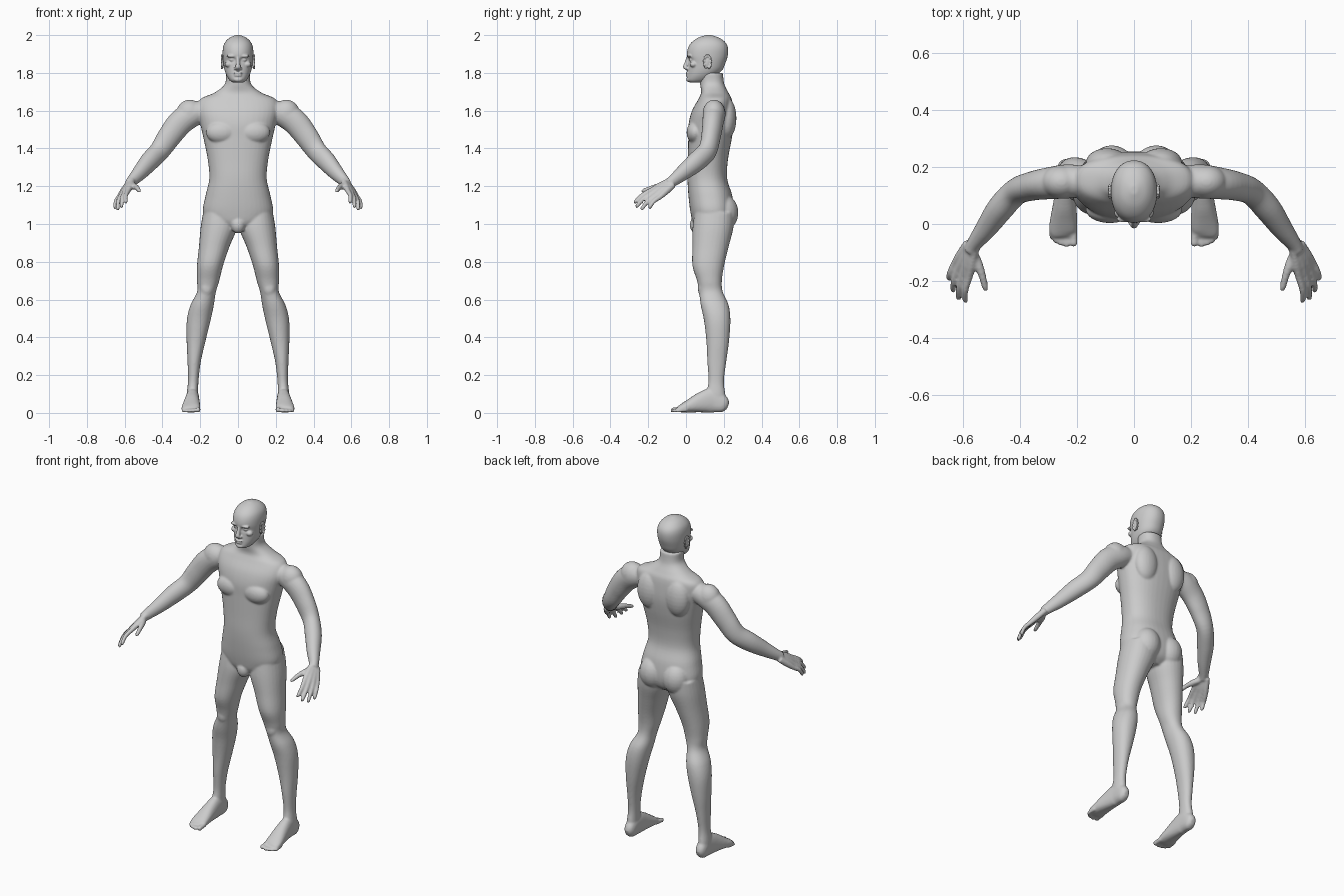
import bpy, bmesh, math
from mathutils import Vector, Matrix

Z = Vector((0, 0, 1))


def smooth_rows(rows, steps=5):
    """Catmull-Rom interpolation through section rows (x, y, z, ra, rb)."""
    out = []
    for i in range(len(rows) - 1):
        p0, p1, p2 = rows[max(i - 1, 0)], rows[i], rows[i + 1]
        p3 = rows[min(i + 2, len(rows) - 1)]
        for s in range(steps):
            t = s / steps
            out.append([0.5 * (2 * b + (c - a) * t + (2 * a - 5 * b + 4 * c - d) * t * t
                               + (3 * b - a - 3 * c + d) * t ** 3)
                        for a, b, c, d in zip(p0, p1, p2, p3)])
    return out + [list(rows[-1])]


def loft(bm, rows, side=1, along=False, power=2.0, n=28):
    """Skin rings: horizontal rings, or rings square to the path if along."""
    rows = smooth_rows(rows)
    rings = []
    for i, (x, y, z, ra, rb) in enumerate(rows):
        u, v = Vector((1, 0, 0)), Vector((0, 1, 0))
        if along:
            a, b = rows[max(i - 1, 0)], rows[min(i + 1, len(rows) - 1)]
            t = (Vector(b[:3]) - Vector(a[:3])).normalized()
            u = t.cross(Z).normalized()
            v = u.cross(t)
        ring = []
        for k in range(n):
            w = 2 * math.pi * k / n
            c, s = math.cos(w), math.sin(w)
            c = math.copysign(abs(c) ** (2 / power), c)
            s = math.copysign(abs(s) ** (2 / power), s)
            p = Vector((x, y, z)) + u * (c * ra) + v * (s * rb)
            ring.append(bm.verts.new((p.x * side, p.y, p.z)))
        rings.append(ring)
    for r, q in zip(rings, rings[1:]):
        for k in range(n):
            j = (k + 1) % n
            bm.faces.new((r[k], r[j], q[j], q[k]))
    bm.faces.new(rings[0][::-1])
    bm.faces.new(rings[-1])


def ball(bm, loc, rad, side=1, tilt=0.0):
    m = (Matrix.Translation((loc[0] * side, loc[1], loc[2]))
         @ Matrix.Rotation(tilt, 4, 'X') @ Matrix.Diagonal((*rad, 1)))
    bmesh.ops.create_uvsphere(bm, u_segments=24, v_segments=14, radius=1, matrix=m)


def finish(bm, name, voxel, iterations):
    """Fuse overlapping shells into one smooth skin."""
    bmesh.ops.recalc_face_normals(bm, faces=bm.faces)
    me = bpy.data.meshes.new(name)
    bm.to_mesh(me)
    bm.free()
    ob = bpy.data.objects.new(name, me)
    bpy.context.collection.objects.link(ob)
    r = ob.modifiers.new("fuse", 'REMESH')
    r.mode = 'VOXEL'
    r.voxel_size = voxel
    r.use_smooth_shade = True
    s = ob.modifiers.new("relax", 'SMOOTH')
    s.factor = 0.5
    s.iterations = iterations
    return ob


def sec(z, half, front, back):
    return (0, (front + back) / 2, z, half, (back - front) / 2)


# ---- Body: torso and neck
body = bmesh.new()
loft(body, [sec(.965, .05, .08, .2), sec(1.0, .14, .04, .24), sec(1.06, .185, .024, .255),
            sec(1.15, .172, .013, .245), sec(1.24, .152, .008, .218), sec(1.34, .16, .01, .222),
            sec(1.45, .182, .012, .242), sec(1.53, .2, .014, .252), sec(1.6, .215, .032, .25),
            sec(1.66, .2, .065, .242), sec(1.695, .125, .08, .225), sec(1.74, .07, .075, .203),
            sec(1.8, .064, .07, .195)], power=2.3, n=40)
ball(body, (0, .055, .995), (.038, .035, .045))

fingers = [  # knuckle, tip
    ((.58, -.185, 1.178), (.595, -.275, 1.113)),
    ((.6, -.176, 1.166), (.618, -.266, 1.09)),
    ((.617, -.16, 1.153), (.638, -.238, 1.076)),
    ((.63, -.138, 1.143), (.652, -.196, 1.084))]
toes = [(.212, -.07, .014), (.237, -.073, .0105), (.257, -.068, .01),
        (.275, -.06, .0095), (.29, -.045, .009)]

for side in (1, -1):
    # muscle masses: chest, shoulder blade, buttock, shoulder, kneecap
    ball(body, (.085, .05, 1.485), (.085, .047, .06), side)
    ball(body, (.095, .215, 1.56), (.075, .052, .11), side)
    ball(body, (.078, .2, 1.06), (.08, .077, .095), side)
    ball(body, (.255, .148, 1.585), (.072, .06, .073), side)
    ball(body, (.166, .085, .66), (.032, .022, .045), side)
    # leg
    loft(body, [(.1, .15, 1.06, .085, .105), (.102, .143, .98, .096, .108),
                (.126, .13, .88, .081, .096), (.148, .118, .78, .069, .084),
                (.158, .124, .7, .059, .066), (.167, .132, .64, .05, .063),
                (.19, .152, .57, .062, .074), (.208, .165, .49, .063, .07),
                (.222, .168, .38, .05, .06), (.232, .163, .27, .035, .05),
                (.237, .16, .17, .028, .041), (.241, .158, .1, .03, .05),
                (.241, .165, .04, .03, .05)], side, power=2.15)
    # foot and toes
    loft(body, [(.24, .222, .035, .014, .018), (.24, .2, .044, .03, .044),
                (.24, .14, .065, .034, .065), (.243, .08, .055, .04, .054),
                (.247, .02, .037, .047, .036), (.25, -.022, .024, .049, .023),
                (.249, -.042, .018, .04, .014)], side, True, 2.3)
    for x, y, r in toes:
        loft(body, [(x, y + .05, r + .006, r, r), (x, y + .012, r + .003, r, r * .9),
                    (x, y, r + .001, r, r), (x, y - .009, r, r * .5, r * .5)], side, True, n=14)
    # arm
    loft(body, [(.15, .15, 1.6, .05, .05), (.23, .15, 1.585, .06, .065),
                (.3, .143, 1.542, .056, .068), (.36, .133, 1.468, .051, .063),
                (.415, .113, 1.388, .047, .056), (.47, .055, 1.33, .047, .053),
                (.52, -.015, 1.272, .038, .042), (.562, -.07, 1.228, .027, .031),
                (.575, -.095, 1.213, .024, .028)], side, True)
    # palm and fingers
    wrist = Vector((.573, -.08, 1.217))
    for k, tip in fingers:
        k, tip = Vector(k), Vector(tip)
        start = wrist + (k - Vector((.607, -.165, 1.16))) * .5
        mid = k.lerp(tip, .5) + Vector((.006, -.004, .006))
        loft(body, [(*start, .015, .018), (*start.lerp(k, .55), .016, .018), (*k, .0135, .014),
                    (*mid, .0115, .0115), (*k.lerp(tip, .93), .0105, .0105),
                    (*tip, .006, .006)], side, True, n=14)
    loft(body, [(.572, -.09, 1.21, .016, .018), (.552, -.135, 1.2, .018, .018),
                (.536, -.175, 1.193, .014, .014), (.524, -.222, 1.177, .011, .011),
                (.521, -.236, 1.172, .006, .006)], side, True, n=14)
finish(body, "body", .006, 5)

# ---- Head
head = bmesh.new()
loft(head, [sec(1.748, .025, .022, .08), sec(1.76, .043, .006, .125), sec(1.785, .06, .007, .16),
            sec(1.815, .071, .01, .192), sec(1.85, .077, .012, .208), sec(1.89, .081, .004, .221),
            sec(1.93, .08, .01, .223), sec(1.96, .07, .028, .21), sec(1.985, .046, .062, .178),
            sec(2.0, .012, .105, .135)], power=2.15, n=56)
# eye sockets pressed into the face
for v in head.verts:
    if v.co.y < .08:
        d = ((abs(v.co.x) - .032) / .02) ** 2 + ((v.co.z - 1.87) / .013) ** 2
        v.co.y += .014 * math.exp(-d)
# nose, lips, chin
loft(head, [(0, .014, 1.885, .008, .01), (0, .004, 1.855, .010, .012),
            (0, -.004, 1.829, .014, .012), (0, .008, 1.815, .012, .008)], power=2, n=20)
ball(head, (0, .007, 1.799), (.024, .009, .006))
ball(head, (0, .008, 1.787), (.021, .009, .007))
ball(head, (0, .014, 1.765), (.024, .013, .013))
for side in (1, -1):
    ball(head, (.012, .008, 1.824), (.01, .012, .008), side)     # nostril
    ball(head, (.032, .028, 1.869), (.014, .012, .009), side)    # eye
    ball(head, (.032, .018, 1.889), (.03, .013, .008), side)     # brow
    ball(head, (.05, .04, 1.845), (.02, .02, .016), side)        # cheekbone
finish(head, "head", .004, 3)

# ---- Ears: a shell with a raised rim
for side, name in ((1, "ear_left"), (-1, "ear_right")):
    ear = bmesh.new()
    ball(ear, (.081, .112, 1.855), (.007, .017, .033), side, -.25)
    rim = []
    for i in range(9):
        a = math.radians(-60 + i * 33)
        rim.append((.086, .114 + .019 * math.cos(a), 1.857 + .034 * math.sin(a)))
    for p in rim:
        ball(ear, p, (.006, .006, .009), side)
    finish(ear, name, .003, 4)
